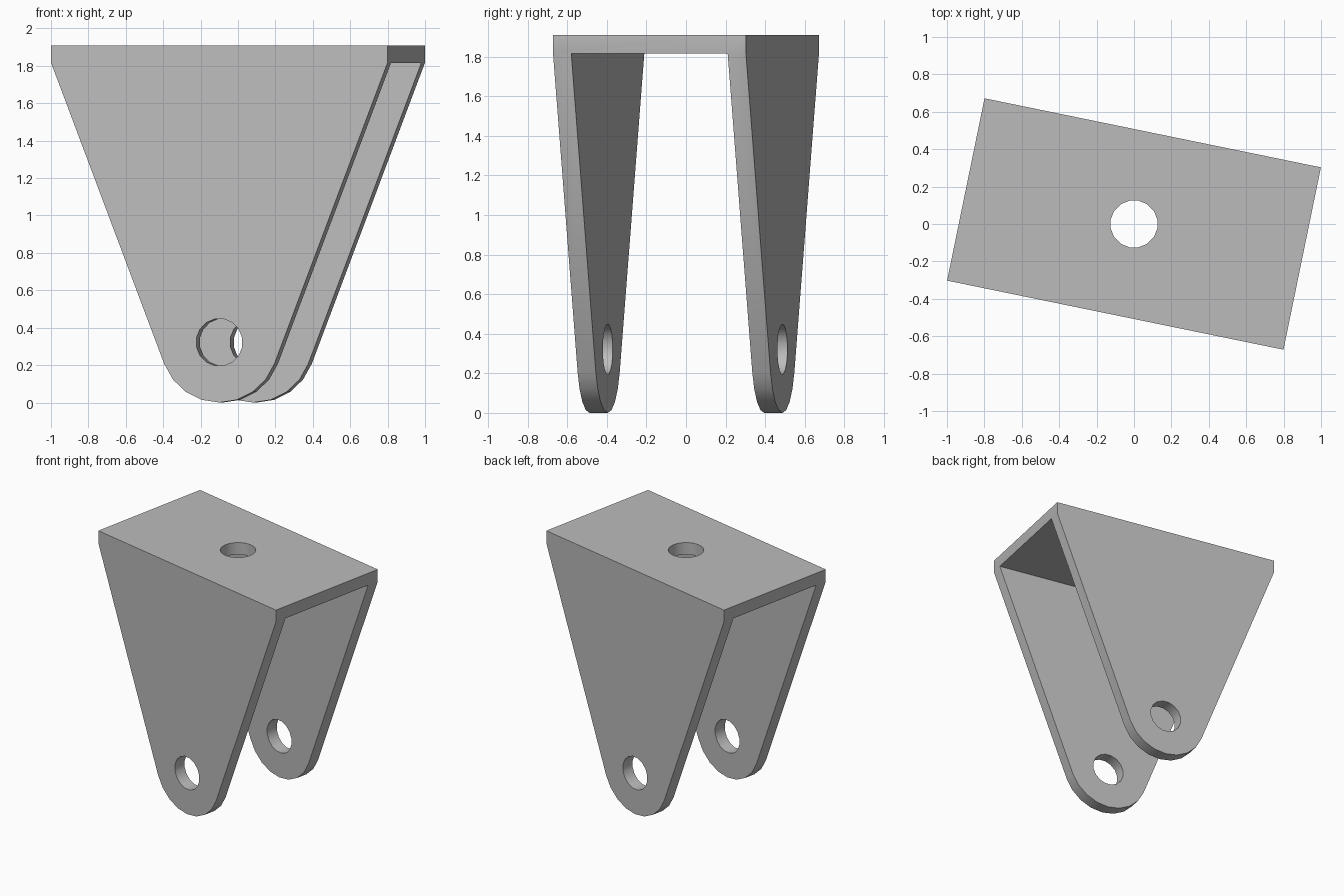
import bpy
import bmesh
import math
from mathutils import Matrix

cube = bpy.data.objects.get("Cube")
if cube:
    bpy.data.objects.remove(cube, do_unlink=True)

HALF_L, HALF_W = 0.918, 0.4975    # half length and half width of the top plate
TOP, WALL = 1.91, 0.094           # total height, plate thickness
EAR_R, HOLE_R = 0.322, 0.127      # rounded ear and bolt hole radii
TURN = math.radians(-11.6)        # turn about the vertical axis

metal = bpy.data.materials.new("grey metal")
metal.use_nodes = True
colour = (0.5, 0.5, 0.5, 1)
metal.diffuse_color = colour
metal.node_tree.nodes["Principled BSDF"].inputs["Base Color"].default_value = colour


def add_object(name, bm):
    bmesh.ops.recalc_face_normals(bm, faces=bm.faces)
    mesh = bpy.data.meshes.new(name)
    bm.to_mesh(mesh)
    bm.free()
    mesh.materials.append(metal)
    obj = bpy.data.objects.new(name, mesh)
    bpy.context.collection.objects.link(obj)
    return obj


def cut(target, cutter):
    """Subtract the cutter from the target, then delete the cutter."""
    bpy.context.view_layer.objects.active = target
    mod = target.modifiers.new("cut", 'BOOLEAN')
    mod.operation = 'DIFFERENCE'
    mod.solver = 'EXACT'
    mod.object = cutter
    bpy.ops.object.modifier_apply(modifier=mod.name)
    bpy.data.objects.remove(cutter, do_unlink=True)


def hole_cutter(name, matrix):
    bm = bmesh.new()
    bmesh.ops.create_cone(bm, cap_ends=True, segments=16, radius1=HOLE_R,
                          radius2=HOLE_R, depth=1.4, matrix=matrix)
    return add_object(name, bm)


# Bracket outline: straight top, tapering sides tangent to a rounded ear
shoulder = TOP - WALL
rise = shoulder - EAR_R
tangent = math.atan2(rise, HALF_L) - math.acos(EAR_R / math.hypot(HALF_L, rise))
steps = 8
outline = [(HALF_L, TOP), (-HALF_L, TOP), (-HALF_L, shoulder)]
for i in range(steps + 1):
    a = (math.pi - tangent) + (math.pi + 2 * tangent) * i / steps
    outline.append((EAR_R * math.cos(a), EAR_R + EAR_R * math.sin(a)))
outline.append((HALF_L, shoulder))

bm = bmesh.new()
face = bm.faces.new([bm.verts.new((x, -HALF_W, z)) for x, z in outline])
sweep = bmesh.ops.extrude_face_region(bm, geom=[face])
bmesh.ops.translate(bm, vec=(0, 2 * HALF_W, 0),
                    verts=[v for v in sweep["geom"] if isinstance(v, bmesh.types.BMVert)])
bracket = add_object("clevis_bracket", bm)

# Slot between the two ears
bm = bmesh.new()
bmesh.ops.create_cube(bm, size=1, matrix=Matrix.Translation((0, 0, shoulder - 1.5))
                      @ Matrix.Diagonal((3, 2 * (HALF_W - WALL), 3, 1)))
cut(bracket, add_object("slot_cutter", bm))

# Pin hole through both ears, bolt hole through the top
spin = Matrix.Rotation(math.pi / 16, 4, 'Z')
cut(bracket, hole_cutter("pin_cutter", Matrix.Translation((0, 0, EAR_R))
                         @ Matrix.Rotation(math.pi / 2, 4, 'X') @ spin))
cut(bracket, hole_cutter("bolt_cutter", Matrix.Translation((0, 0, TOP))))

# Turn the bracket and smooth the rounded edges
bracket.data.transform(Matrix.Rotation(TURN, 4, 'Z'))
bpy.ops.object.select_all(action='DESELECT')
bracket.select_set(True)
bpy.context.view_layer.objects.active = bracket
bpy.ops.object.shade_smooth_by_angle(angle=math.radians(30))
